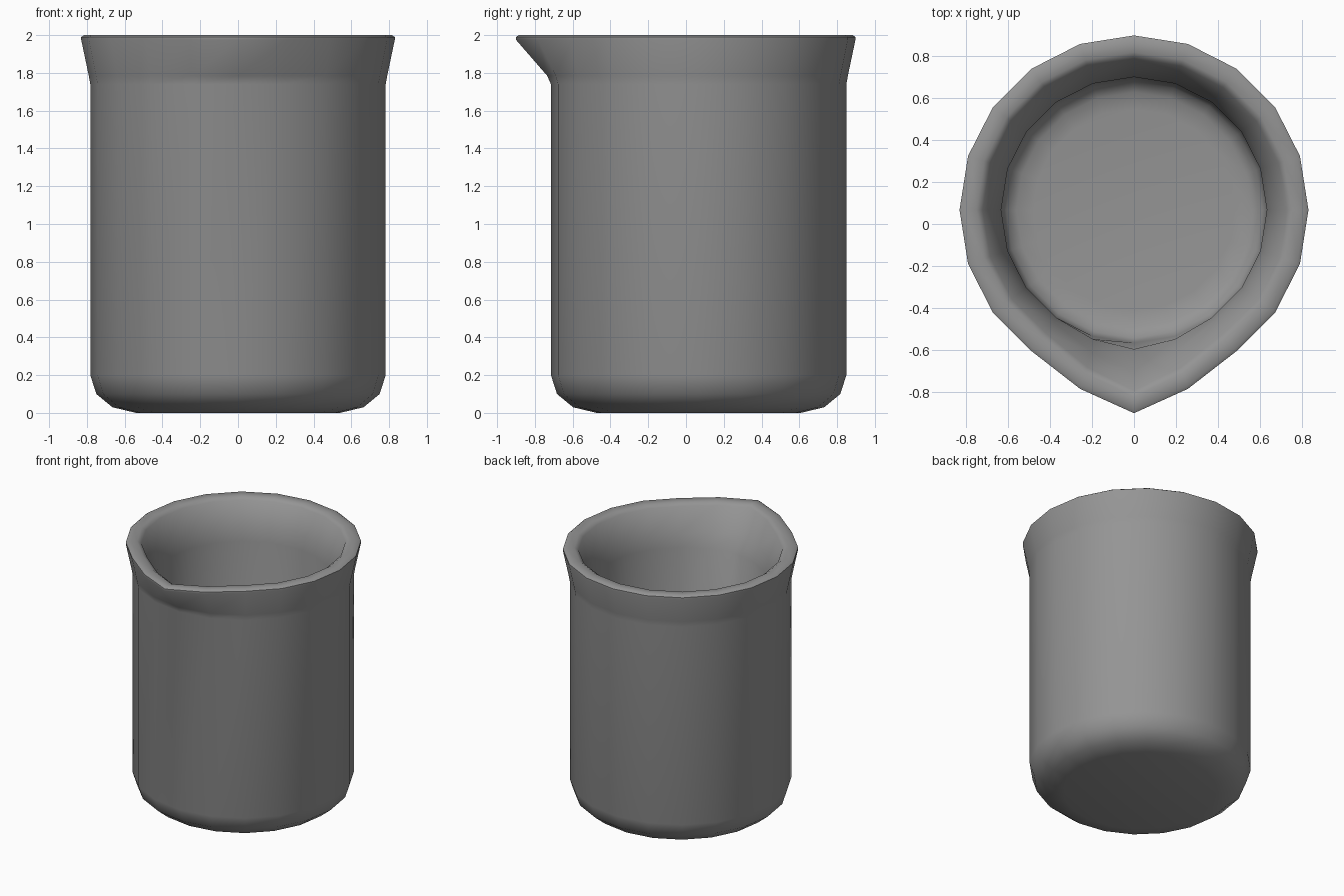
import bpy, bmesh, math

cube = bpy.data.objects.get("Cube")
if cube:
    bpy.data.objects.remove(cube, do_unlink=True)

SIDES = 20
CENTRE_Y = 0.067

# Wall profile, from the outer base up over the rim and down to the inner floor:
# radius, height, forward pull of the spout
PROFILE = [
    (0.54, 0.0, 0), (0.665, 0.03, 0), (0.75, 0.10, 0), (0.782, 0.20, 0),
    (0.782, 1.74, 0), (0.79, 1.785, 0.012),
    (0.83, 1.975, 0.137), (0.83, 1.99, 0.137), (0.815, 2.0, 0.137),
    (0.75, 2.0, 0.14), (0.72, 1.98, 0.14),
    (0.655, 1.80, 0.115), (0.632, 1.70, 0.03),
    (0.632, 0.25, 0), (0.61, 0.19, 0), (0.56, 0.16, 0), (0.48, 0.15, 0),
]

# Plain grey
grey = bpy.data.materials.new("grey")
grey.use_nodes = True
colour = (0.3, 0.3, 0.3, 1)
grey.diffuse_color = colour
grey.node_tree.nodes["Principled BSDF"].inputs["Base Color"].default_value = colour


def ring(bm, radius, height, pull):
    """One loop of the wall; the foremost corner and its neighbours form the spout."""
    verts = []
    for i in range(SIDES):
        a = 2 * math.pi * i / SIDES
        share = {0: 1, 1: 0.45, SIDES - 1: 0.45}.get(i, 0)
        verts.append(bm.verts.new((radius * math.sin(a),
                                   CENTRE_Y - radius * math.cos(a) - pull * share,
                                   height)))
    return verts


# Beaker: bridged rings, closed at the base and at the inner floor
bm = bmesh.new()
rings = [ring(bm, *p) for p in PROFILE]
for low, high in zip(rings, rings[1:]):
    for i in range(SIDES):
        j = (i + 1) % SIDES
        bm.faces.new((low[i], low[j], high[j], high[i]))
bm.faces.new(rings[0][::-1])
bm.faces.new(rings[-1])
bmesh.ops.recalc_face_normals(bm, faces=bm.faces[:])
mesh = bpy.data.meshes.new("beaker")
bm.to_mesh(mesh)
bm.free()
mesh.materials.append(grey)
beaker = bpy.data.objects.new("beaker", mesh)
bpy.context.collection.objects.link(beaker)

# Smooth shading
bpy.context.view_layer.objects.active = beaker
beaker.select_set(True)
bpy.ops.object.shade_smooth_by_angle(angle=math.radians(50))
